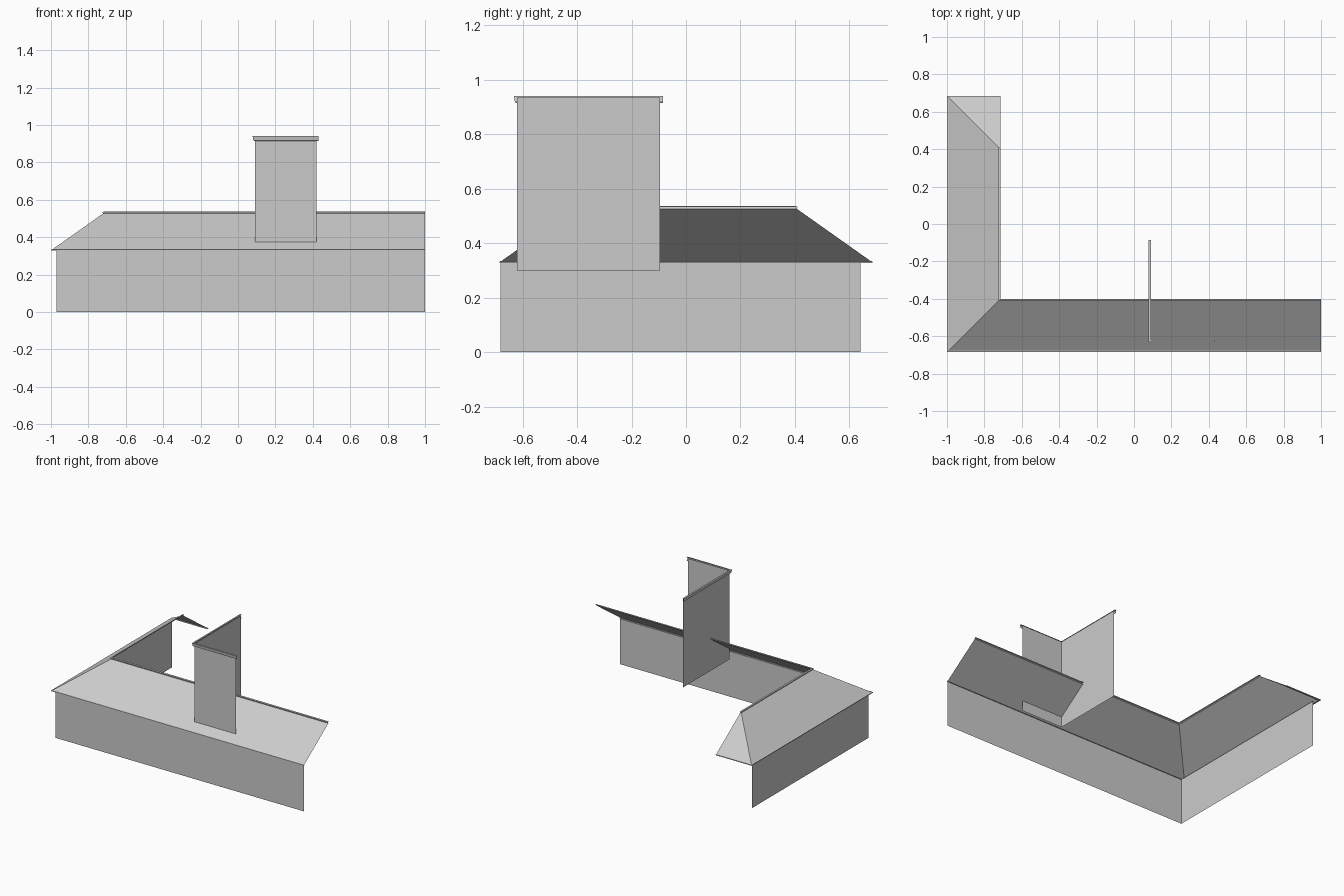
import bpy, bmesh

cube = bpy.data.objects.get("Cube")
if cube:
    bpy.data.objects.remove(cube, do_unlink=True)

# Single plain grey finish
grey = bpy.data.materials.new("plain_grey")
grey.use_nodes = True
colour = (0.6, 0.6, 0.6, 1.0)
grey.diffuse_color = colour
bsdf = next(n for n in grey.node_tree.nodes if n.type == 'BSDF_PRINCIPLED')
bsdf.inputs["Base Color"].default_value = colour


def sweep(name, path, profile):
    """Sweep an (offset, height) profile along a plan path.
    Each path point is (x, y, mitre_x, mitre_y)."""
    bm = bmesh.new()
    rows = [[bm.verts.new((x + d * mx, y + d * my, z)) for d, z in profile]
            for x, y, mx, my in path]
    for a, b in zip(rows, rows[1:]):
        for i in range(len(profile) - 1):
            bm.faces.new((a[i], a[i + 1], b[i + 1], b[i]))
    bmesh.ops.remove_doubles(bm, verts=bm.verts, dist=0.0005)
    bmesh.ops.recalc_face_normals(bm, faces=bm.faces)
    # Open shells face outward: away from the inner corner of the plan
    if sum(f.normal.dot((-1, -1, 0.5)) * f.calc_area() for f in bm.faces) < 0:
        bmesh.ops.reverse_faces(bm, faces=bm.faces)
    mesh = bpy.data.meshes.new(name)
    bm.to_mesh(mesh)
    bm.free()
    mesh.materials.append(grey)
    obj = bpy.data.objects.new(name, mesh)
    bpy.context.collection.objects.link(obj)
    return obj


# Outer walls: open L in plan
sweep("outer_walls",
      [(1, -0.68, 0, 0), (-0.97, -0.68, 0, 0), (-0.97, 0.64, 0, 0)],
      [(0, 0), (0, 0.33)])

# Roof slopes with the hip end; offsets run inward from the eaves
eaves = [(1, -0.685, 0, 1), (-1, -0.685, 1, 1),
         (-1, 0.685, 1, -1), (-0.715, 0.685, 0, -1)]
sweep("roof", eaves, [(0.008, 0.335), (0.278, 0.526)])
sweep("eaves_trim", eaves,
      [(0.012, 0.328), (0, 0.328), (0, 0.333), (0.008, 0.335)])
sweep("ridge_trim", eaves,
      [(0.278, 0.526), (0.276, 0.534), (0.285, 0.537)])

# Tower rising through the front slope
sweep("tower_walls",
      [(0.42, -0.62, 0, 0), (0.09, -0.62, 0, 0), (0.09, -0.095, 0, 0)],
      [(0, 0.30), (0, 0.935)])

# Moulded cap around the tower top
sweep("tower_cap",
      [(0.43, -0.62, 0, -1), (0.09, -0.62, -1, -1), (0.09, -0.085, -1, 0)],
      [(0, 0.914), (0.008, 0.918), (0.012, 0.94), (0, 0.94)])
